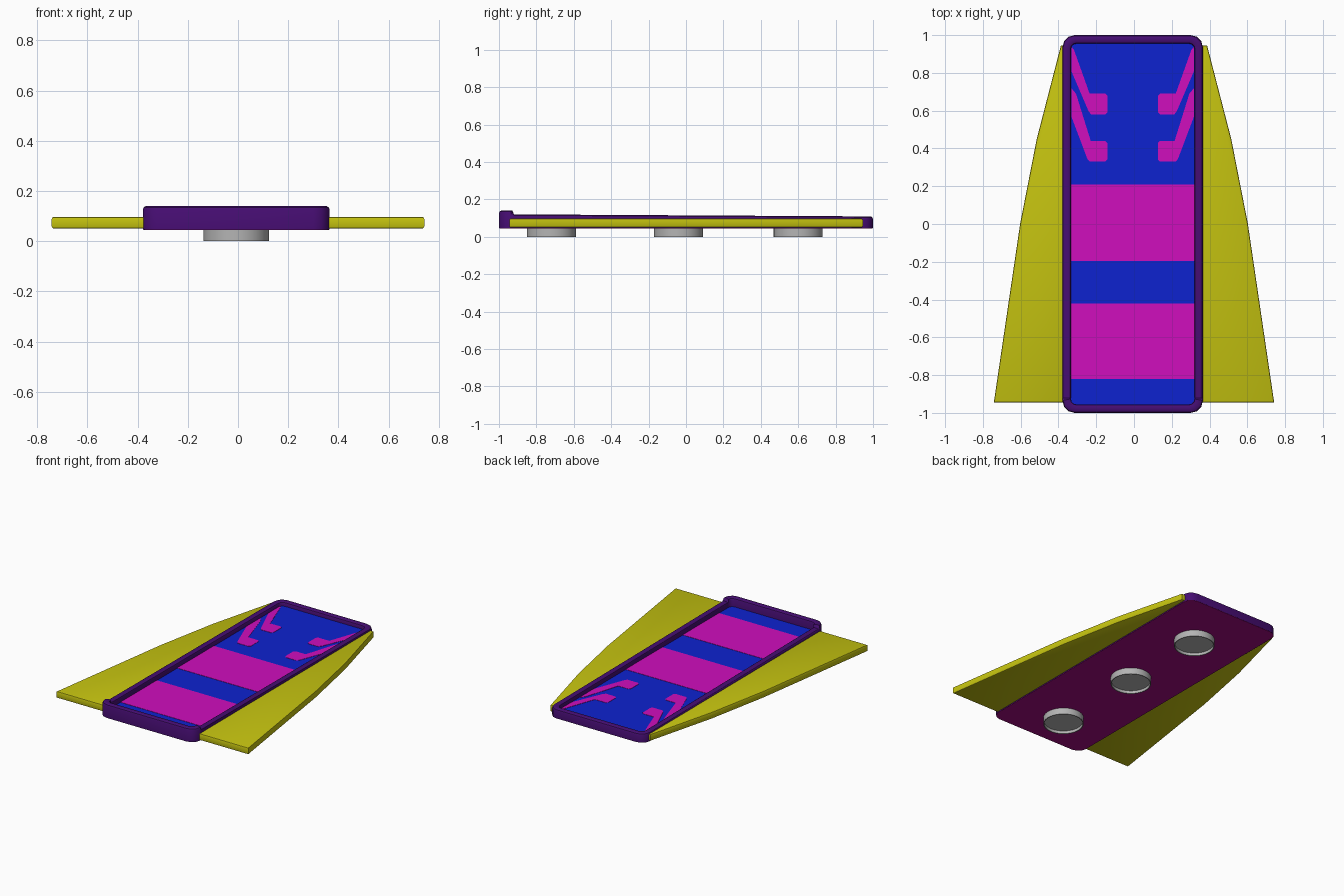
import bpy, bmesh, math

if "Cube" in bpy.data.objects:
    bpy.data.objects.remove(bpy.data.objects["Cube"])

def mat(name, rgb):
    m = bpy.data.materials.new(name)
    lin = [((c / 255 + 0.055) / 1.055) ** 2.4 if c > 10 else c / 255 / 12.92 for c in rgb]
    m.diffuse_color = (*lin, 1)
    m.use_nodes = True
    m.node_tree.nodes["Principled BSDF"].inputs["Base Color"].default_value = m.diffuse_color
    return m

PURPLE = mat("deep purple", (70, 13, 114))
YELLOW = mat("yellow", (197, 195, 16))
BLUE = mat("blue", (13, 34, 208))
MAGENTA = mat("magenta", (208, 14, 190))
PLUM = mat("plum", (160, 10, 128))
GREY = mat("grey", (180, 180, 180))
CX = -0.007   # centre line of the deck

def finish(bm, name, material):
    bmesh.ops.recalc_face_normals(bm, faces=bm.faces)
    me = bpy.data.meshes.new(name)
    bm.to_mesh(me)
    bm.free()
    me.materials.append(material)
    ob = bpy.data.objects.new(name, me)
    bpy.context.collection.objects.link(ob)
    return ob

def slab(name, pts, z0, z1, material, bevel=0):
    """Extruded flat outline, optionally with rounded edges."""
    bm = bmesh.new()
    face = bm.faces.new([bm.verts.new((x, y, z0)) for x, y in pts])
    ext = bmesh.ops.extrude_face_region(bm, geom=[face])["geom"]
    for v in ext:
        if isinstance(v, bmesh.types.BMVert):
            v.co.z = z1
    if bevel:
        edges = [e for e in bm.edges if abs(e.verts[0].co.z - e.verts[1].co.z) < 1e-5]
        bmesh.ops.bevel(bm, geom=edges, offset=bevel, segments=2, affect='EDGES', profile=0.5)
    return finish(bm, name, material)

def outline(off):
    """Rectangle with rounded corners, shrunk by off, with extra points by the raised front end."""
    hx, hy = 0.372 - off, 1.0 - off
    r = 0.065 - 0.8 * off
    pts = []
    for sx, sy, a0 in ((1, 1, 0), (-1, 1, 90), (-1, -1, 180), (1, -1, 270)):
        if (sx, sy) == (-1, -1):
            pts.append((CX - hx, -0.92))
        for k in range(4):
            a = math.radians(a0 + 30 * k)
            pts.append((CX + sx * (hx - r) + r * math.cos(a), sy * (hy - r) + r * math.sin(a)))
    pts.append((CX + hx, -0.92))
    return pts

# Raised frame: rim section swept round the outline, higher at the front
def rim_top(y):
    return 0.14 if y < -0.925 else 0.12 - 0.011 * (y + 0.92) / 1.92

bm = bmesh.new()
section = [(0, None), (0, -0.014), (0.004, -0.005), (0.012, 0), (0.034, 0), (0.042, -0.005), (0.045, -0.012), (0.045, None)]
rings = []
for i, (off, dz) in enumerate(section):
    low = 0.046 if i == 0 else 0.07
    rings.append([bm.verts.new((x, y, low if dz is None else rim_top(y) + dz)) for x, y in outline(off)])
n = len(rings[0])
for a, b in zip(rings, rings[1:] + rings[:1]):
    for i in range(n):
        j = (i + 1) % n
        bm.faces.new((a[i], a[j], b[j], b[i]))
finish(bm, "frame", PURPLE)

# Base plate under the frame and painted floor inside it
slab("base_plate", outline(0.002), 0.045, 0.075, PLUM)
slab("deck_floor", outline(0.044), 0.072, 0.08, BLUE)

# Painted cross bands
for i, (y0, y1) in enumerate(((-0.82, -0.42), (-0.195, 0.21))):
    x0, x1 = CX - 0.328, CX + 0.328
    slab(f"band_{i}", [(x0, y0), (x1, y0), (x1, y1), (x0, y1)], 0.079, 0.082, MAGENTA)

# Painted hooked stripes (offset from the centre line), mirrored
hooks = [
    [(.325, .94), (.31, .92), (.228, .69), (.145, .69), (.133, .678), (.133, .592), (.145, .58), (.22, .58), (.235, .60), (.325, .81)],
    [(.325, .72), (.30, .69), (.222, .44), (.145, .44), (.133, .428), (.133, .342), (.145, .33), (.228, .33), (.24, .345), (.325, .57)],
]
# Side wings, mirrored
wing = [(0.36, 0.945), (0.387, 0.945), (0.515, 0.45), (0.603, 0), (0.742, -0.945), (0.36, -0.945)]
for side, s in (("left", -1), ("right", 1)):
    for i, h in enumerate(hooks):
        slab(f"hook_stripe_{side}_{i}", [(CX + s * x, y) for x, y in h], 0.079, 0.082, MAGENTA)
    slab(f"wing_{side}", [(s * x, y) for x, y in wing], 0.05, 0.097, YELLOW, 0.008)

# Round feet: shallow cups opening downward
for i, y in enumerate((-0.72, -0.04, 0.60)):
    bm = bmesh.new()
    rows = [[bm.verts.new((CX + r * math.cos(k * math.tau / 48), y + r * math.sin(k * math.tau / 48), z))
             for k in range(48)] for r, z in ((0.131, 0.046), (0.131, 0), (0.125, 0), (0.125, 0.02))]
    for a, b in zip(rows, rows[1:]):
        for k in range(48):
            bm.faces.new((a[k], a[(k + 1) % 48], b[(k + 1) % 48], b[k]))
    bm.faces.new(rows[0])
    bm.faces.new(rows[-1])
    finish(bm, f"foot_{i}", GREY)

# Smooth shading with sharp edges kept
bpy.ops.object.select_all(action='DESELECT')
for ob in bpy.context.collection.objects:
    ob.select_set(True)
    bpy.context.view_layer.objects.active = ob
bpy.ops.object.shade_smooth_by_angle(angle=math.radians(32))
